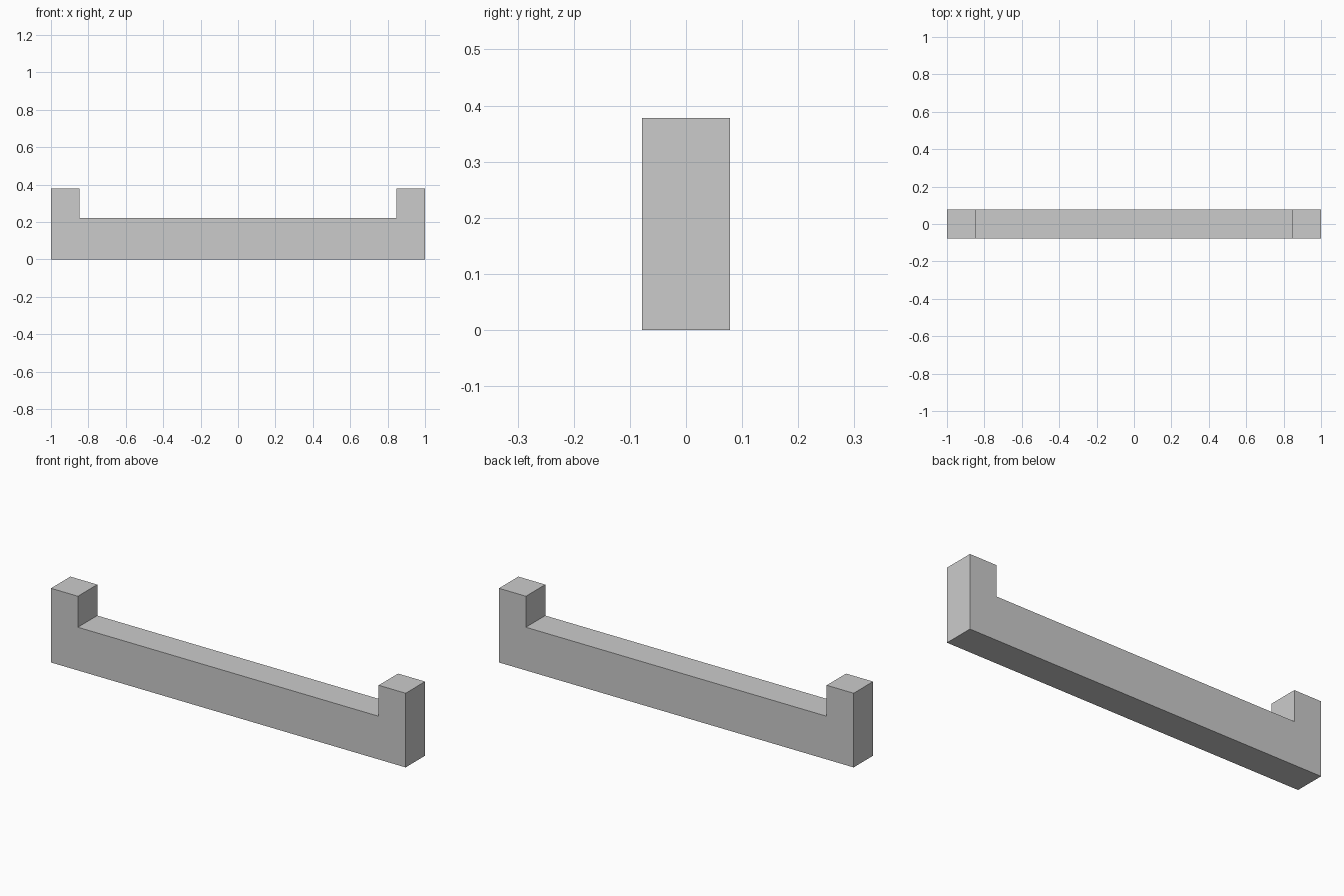
import bpy
import bmesh

cube = bpy.data.objects.get("Cube")
if cube:
    bpy.data.objects.remove(cube, do_unlink=True)

# Plain grey material
grey = bpy.data.materials.new("light_grey")
grey.use_nodes = True
colour = (0.6, 0.6, 0.6, 1.0)
grey.diffuse_color = colour
grey.node_tree.nodes["Principled BSDF"].inputs["Base Color"].default_value = colour

HALF_LENGTH = 1.0
HALF_DEPTH = 0.078
HEIGHT = 0.378
BAR_HEIGHT = 0.22
POST_INNER = 0.848

# U-shaped side profile: right half, mirrored to the left
half = [(HALF_LENGTH, 0), (HALF_LENGTH, HEIGHT),
        (POST_INNER, HEIGHT), (POST_INNER, BAR_HEIGHT)]
profile = half + [(-x, z) for x, z in reversed(half)]

# Extrude the profile through the depth of the bar
bm = bmesh.new()
face = bm.faces.new([bm.verts.new((x, -HALF_DEPTH, z)) for x, z in profile])
result = bmesh.ops.extrude_face_region(bm, geom=[face], use_keep_orig=True)
moved = [v for v in result["geom"] if isinstance(v, bmesh.types.BMVert)]
bmesh.ops.translate(bm, verts=moved, vec=(0, 2 * HALF_DEPTH, 0))
bmesh.ops.recalc_face_normals(bm, faces=bm.faces)

mesh = bpy.data.meshes.new("bar_with_end_posts")
bm.to_mesh(mesh)
bm.free()
mesh.materials.append(grey)
bar = bpy.data.objects.new("bar_with_end_posts", mesh)
bpy.context.collection.objects.link(bar)
